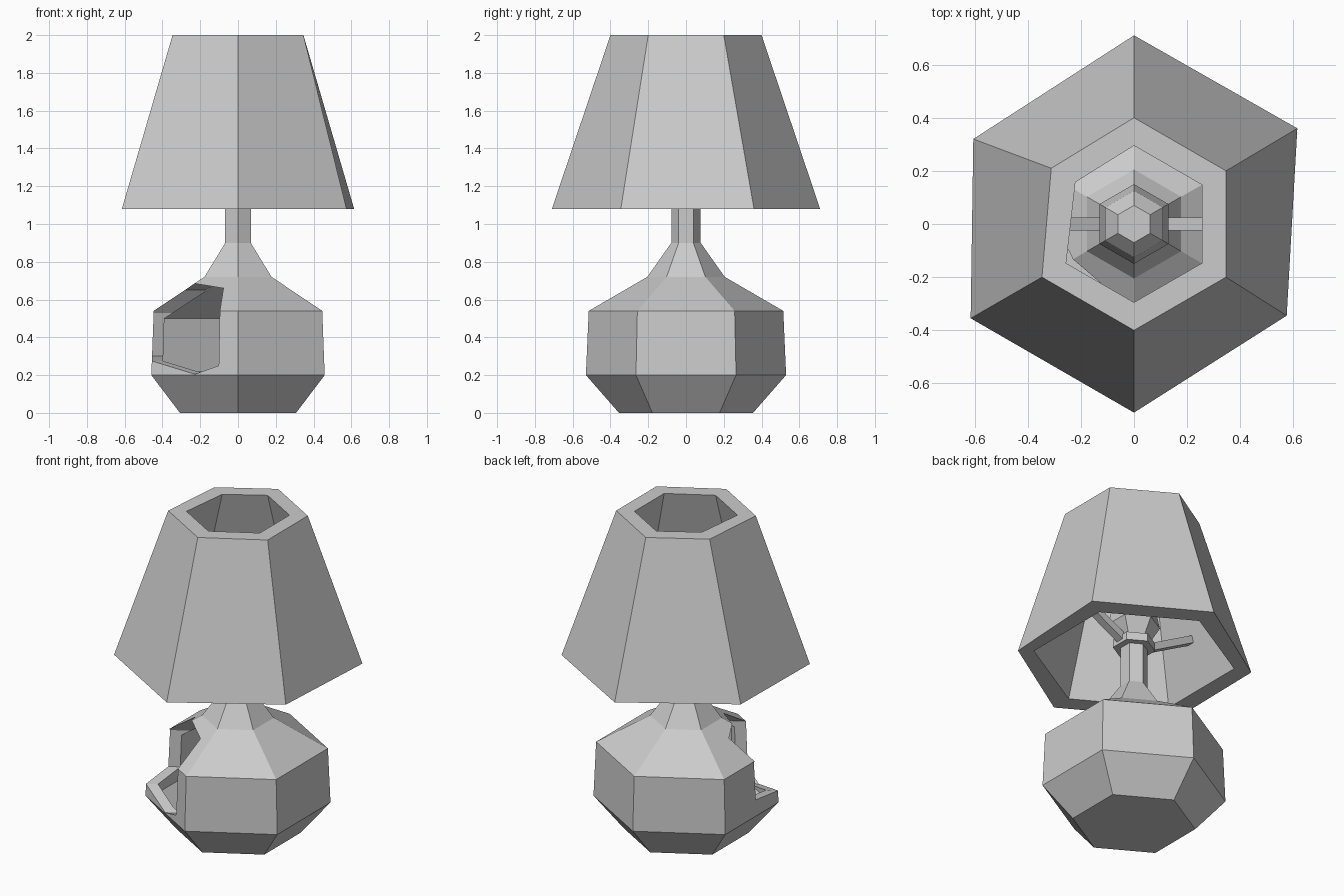
import bpy, bmesh, math
from mathutils import Vector

if "Cube" in bpy.data.objects:
    bpy.data.objects.remove(bpy.data.objects["Cube"])


def finish(bm, name):
    bmesh.ops.recalc_face_normals(bm, faces=bm.faces[:])
    me = bpy.data.meshes.new(name)
    bm.to_mesh(me)
    bm.free()
    ob = bpy.data.objects.new(name, me)
    bpy.context.collection.objects.link(ob)
    return ob


def hex_lathe(name, profile, loop=False, nudge=None):
    """Six-sided lathe with corners on +y/-y; nudge shifts (ring, corner)."""
    bm = bmesh.new()
    rings = []
    for i, (r, z) in enumerate(profile):
        ring = []
        for k in range(6):
            a = math.radians(90 + 60 * k)
            dx, dy = (nudge or {}).get((i, k), (0, 0))
            ring.append(bm.verts.new((r * math.cos(a) + dx, r * math.sin(a) + dy, z)))
        rings.append(ring)
    n = len(rings)
    for i in range(n if loop else n - 1):
        a, b = rings[i], rings[(i + 1) % n]
        for k in range(6):
            j = (k + 1) % 6
            bm.faces.new((a[k], a[j], b[j], b[k]))
    if not loop:
        bm.faces.new(rings[0])
        bm.faces.new(rings[-1])
    return finish(bm, name)


def prism(name, section, offset):
    """Closed prism: section points swept along offset."""
    bm = bmesh.new()
    face = bm.faces.new([bm.verts.new(p) for p in section])
    res = bmesh.ops.extrude_face_region(bm, geom=[face], use_keep_orig=True)
    verts = [v for v in res["geom"] if isinstance(v, bmesh.types.BMVert)]
    bmesh.ops.translate(bm, verts=verts, vec=offset)
    return finish(bm, name)


def cut(target, cutter):
    cutter.hide_render = True
    mod = target.modifiers.new("cut", "BOOLEAN")
    mod.operation = "DIFFERENCE"
    mod.solver = "EXACT"
    mod.object = cutter
    bpy.context.view_layer.objects.active = target
    bpy.ops.object.modifier_apply(modifier=mod.name)
    bpy.data.objects.remove(cutter)


# Shade: thick tapered hexagon, slightly bent at a few corners
hex_lathe("shade", [(0.71, 1.08), (0.40, 2.0), (0.295, 2.0), (0.58, 1.08)], loop=True,
          nudge={(0, 1): (0.01, -0.035), (0, 5): (0, 0.005), (0, 4): (-0.04, 0.01),
                 (1, 1): (0.035, 0.01), (2, 1): (0.035, 0.01)})

# Hollow vase body with neck
body = hex_lathe("vase_body", [(0.355, 0), (0.53, 0.20), (0.515, 0.54), (0.205, 0.72),
                               (0.078, 0.90), (0.078, 1.16)])
cut(body, hex_lathe("cavity", [(0.33, 0.07), (0.46, 0.22), (0.45, 0.50), (0.15, 0.67)]))

# Broken hole around the front-left corner of the vase
ang = math.radians(210)
out = Vector((math.cos(ang), math.sin(ang), 0))
side = Vector((0.5, -0.866, 0))
outline = [(-0.19, 0.30), (0, 0.275), (0.23, 0.205), (0.355, 0.25), (0.35, 0.54),
           (0.19, 0.66), (0, 0.685), (-0.12, 0.65), (-0.19, 0.53)]
cut(body, prism("hole", [out * 0.13 + side * t + Vector((0, 0, z)) for t, z in outline],
                out * 0.7))

# Collar and bulb on top of the neck
hex_lathe("collar", [(0.122, 1.15), (0.122, 1.20)])
hex_lathe("bulb", [(0.09, 1.20), (0.15, 1.30), (0.125, 1.42), (0.07, 1.48)])

# Two sloping arms holding the shade
for name, s in (("right_arm", 1), ("left_arm", -1)):
    section = [(s * 0.07, -0.025, 1.15), (s * 0.46, -0.025, 1.36),
               (s * 0.46, -0.025, 1.41), (s * 0.07, -0.025, 1.20)]
    prism(name, section, Vector((0, 0.05, 0)))
